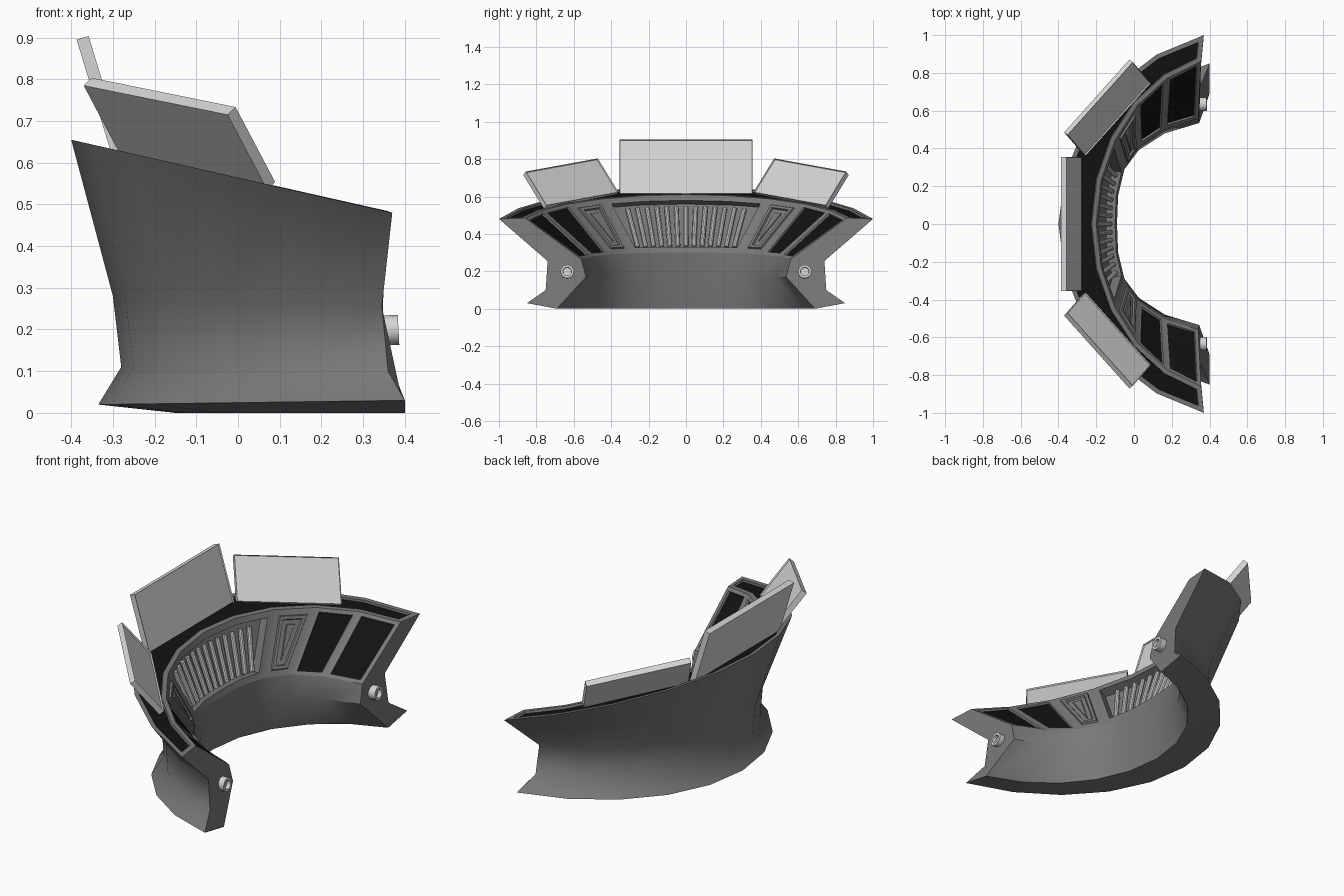
import bpy, bmesh, math
from mathutils import Vector, Matrix

cube = bpy.data.objects.get("Cube")
if cube:
    bpy.data.objects.remove(cube)


def material(name, value):
    m = bpy.data.materials.new(name)
    m.use_nodes = True
    colour = (value, value, value, 1)
    m.diffuse_color = colour
    m.node_tree.nodes["Principled BSDF"].inputs["Base Color"].default_value = colour
    return m


GREY = material("body grey", 0.19)
BLACK = material("panel black", 0.006)
LIGHT = material("light grey", 0.66)


def finish(bm, name, mats, angle=30):
    mesh = bpy.data.meshes.new(name)
    bm.to_mesh(mesh)
    bm.free()
    for m in mats:
        mesh.materials.append(m)
    ob = bpy.data.objects.new(name, mesh)
    bpy.context.collection.objects.link(ob)
    bpy.ops.object.select_all(action='DESELECT')
    ob.select_set(True)
    bpy.context.view_layer.objects.active = ob
    bpy.ops.object.shade_smooth_by_angle(angle=math.radians(angle))
    return ob


# Section corners: x and z at the middle, then x, y, z and bend at the ends
LEVELS = [
    (-.40, .655, .37, 1.0, .48, 1),       # outer top
    (-.30, .28, .345, .74, .255, 1),      # outer waist
    (-.28, .11, .36, .75, .10, 1),
    (-.335, .02, .40, .85, .03, 1),       # outer foot
    (-.15, 0, .40, .69, 0, 1),            # inner foot
    (-.11, .17, .345, .535, .17, 1.3),    # inner wall
    (-.09, .30, .34, .56, .265, 1.4),     # panel bottom
    (-.20, .61, .355, .86, .485, 1),      # ridge
]
END = math.radians(75)
PANEL, RIDGE = 6, 7


def point(level, a):
    x0, z0, xe, ye, ze, bend = LEVELS[level]
    t = ((1 - math.cos(a)) / (1 - math.cos(END))) ** bend
    return Vector((x0 + (xe - x0) * t, ye * math.sin(a) / math.sin(END), z0 + (ze - z0) * t))


def inset(bm, faces, width, depth=0):
    bmesh.ops.inset_region(bm, faces=faces, thickness=width, depth=depth,
                           use_boundary=True, use_even_offset=True)


# Curved console body
bm = bmesh.new()
rings = [[bm.verts.new(point(l, math.radians(d))) for l in range(8)]
         for d in range(-75, 76, 15)]
cells = {}
for s in range(10):
    for l in range(8):
        n = (l + 1) % 8
        cells[l, s] = bm.faces.new((rings[s][l], rings[s][n], rings[s + 1][n], rings[s + 1][l]))
bm.faces.new(rings[0])
bm.faces.new(rings[-1])
bmesh.ops.recalc_face_normals(bm, faces=bm.faces)
for s in range(10):
    for l in (0, 3, 4, PANEL, RIDGE):
        bm.edges.get((rings[s][l], rings[s + 1][l])).smooth = False

# Sunken black deck along the top
deck = [cells[RIDGE, s] for s in range(10)]
inset(bm, deck, .024)
inset(bm, deck, .002, -.012)
# Black control panels near both ends
screens = [cells[PANEL, s] for s in (0, 1, 8, 9)]
for f in screens:
    inset(bm, [f], .02)
    inset(bm, [f], .002, -.01)
for f in deck + screens:
    f.material_index = 1
# Deep central bay
bay = [cells[PANEL, s] for s in range(3, 7)]
inset(bm, bay, .032)
inset(bm, bay, .004, -.05)
# Nested relief plates beside the bay
for s in (2, 7):
    f = cells[PANEL, s]
    for width, depth in ((.03, 0), (.004, .01), (.015, 0), (.004, -.01), (.02, 0), (.003, .006)):
        inset(bm, [f], width, depth)
finish(bm, "console_body", [GREY, BLACK], 48)


# Row of upright bars in the bay
def bay_point(y, t):
    ye = LEVELS[PANEL][3] * (1 - t) + LEVELS[RIDGE][3] * t
    a = math.asin(y * math.sin(END) / ye)
    return point(PANEL, a).lerp(point(RIDGE, a), t) + Vector((-.022, 0, -.006))


bm = bmesh.new()
for i in range(-6, 7):
    low, high = bay_point(i * .043, .13), bay_point(i * .052, .81)
    axis = high - low
    place = Matrix.Translation((low + high) / 2) @ axis.to_track_quat('Z', 'Y').to_matrix().to_4x4()
    bmesh.ops.create_cone(bm, cap_ends=True, segments=10, radius1=.013, radius2=.013,
                          depth=axis.length, matrix=place)
finish(bm, "bay_bars", [LIGHT])


# Framed monitors: lower corner, width vector and height vector
def monitor(name, corner, across, up):
    corner, across, up = Vector(corner), Vector(across), Vector(up)
    normal = across.cross(up).normalized()
    bm = bmesh.new()
    quad = [corner, corner + across, corner + across + up, corner + up]
    back = [bm.verts.new(p) for p in quad]
    front = [bm.verts.new(p + normal * .03) for p in quad]
    bm.faces.new(back[::-1])
    screen = bm.faces.new(front)
    for i in range(4):
        j = (i + 1) % 4
        bm.faces.new((back[i], back[j], front[j], front[i]))
    inset(bm, [screen], .023)
    inset(bm, [screen], .002, -.008)
    finish(bm, name, [LIGHT])


monitor("centre_monitor", (-.297, -.355, .60), (0, .71, 0), (-.09, 0, .295))
monitor("left_monitor", (-.275, .375, .605), (.345, .385, -.07), (-.095, .11, .18))
monitor("right_monitor", (.07, -.76, .535), (-.345, .385, .07), (-.095, -.11, .18))

# Round sockets on the end faces
for name, side in (("left_socket", 1), ("right_socket", -1)):
    bm = bmesh.new()
    place = Matrix.Translation((.36, side * .635, .198)) @ Matrix.Rotation(math.radians(87), 4, 'Y')
    bmesh.ops.create_cone(bm, cap_ends=True, segments=16, radius1=.036, radius2=.036,
                          depth=.05, matrix=place)
    cap = max(bm.faces, key=lambda f: f.calc_center_median().x)
    inset(bm, [cap], .013)
    inset(bm, [cap], .001, -.02)
    finish(bm, name, [LIGHT])
